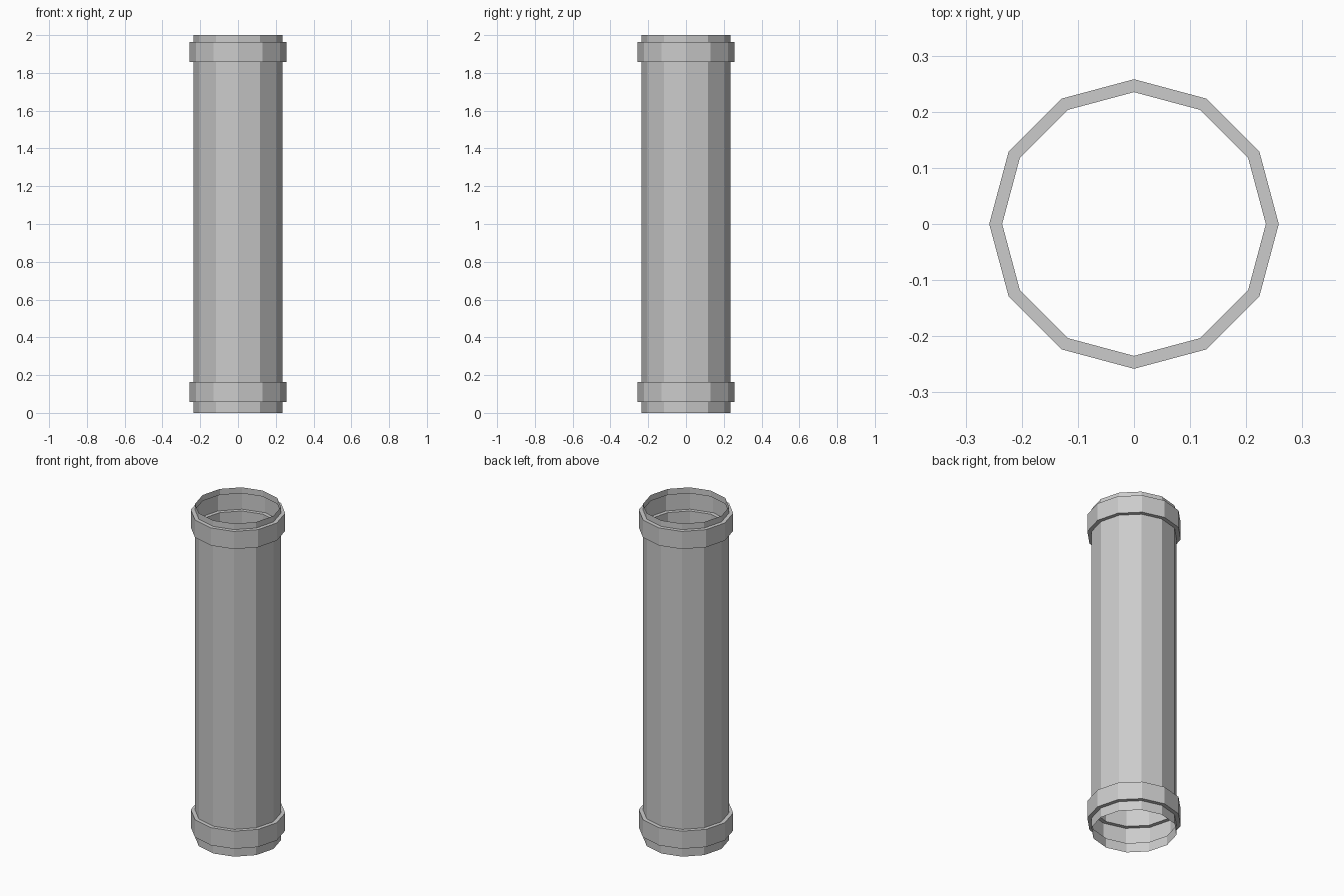
import bpy, bmesh, math

if "Cube" in bpy.data.objects:
    bpy.data.objects.remove(bpy.data.objects["Cube"])

SIDES = 12
R_PIPE, R_COLLAR = 0.235, 0.258

# Half profile (radius, z): the collars are stepped out of one thin shell
profile = [(R_PIPE, 0.0)]
for low, high in ((0.058, 0.164), (1.858, 1.964)):
    profile += [(R_PIPE, low), (R_COLLAR, low), (R_COLLAR, high), (R_PIPE, high)]
profile.append((R_PIPE, 2.0))

# Open twelve-sided pipe with a collar near each end
bm = bmesh.new()
rings = []
for r, z in profile:
    rings.append([bm.verts.new((r * math.cos(2 * math.pi * i / SIDES),
                                r * math.sin(2 * math.pi * i / SIDES), z))
                  for i in range(SIDES)])
for a, b in zip(rings, rings[1:]):
    for i in range(SIDES):
        j = (i + 1) % SIDES
        bm.faces.new((a[i], a[j], b[j], b[i]))

mesh = bpy.data.meshes.new("collared_pipe")
bm.to_mesh(mesh)
bm.free()
pipe = bpy.data.objects.new("collared_pipe", mesh)
bpy.context.collection.objects.link(pipe)
